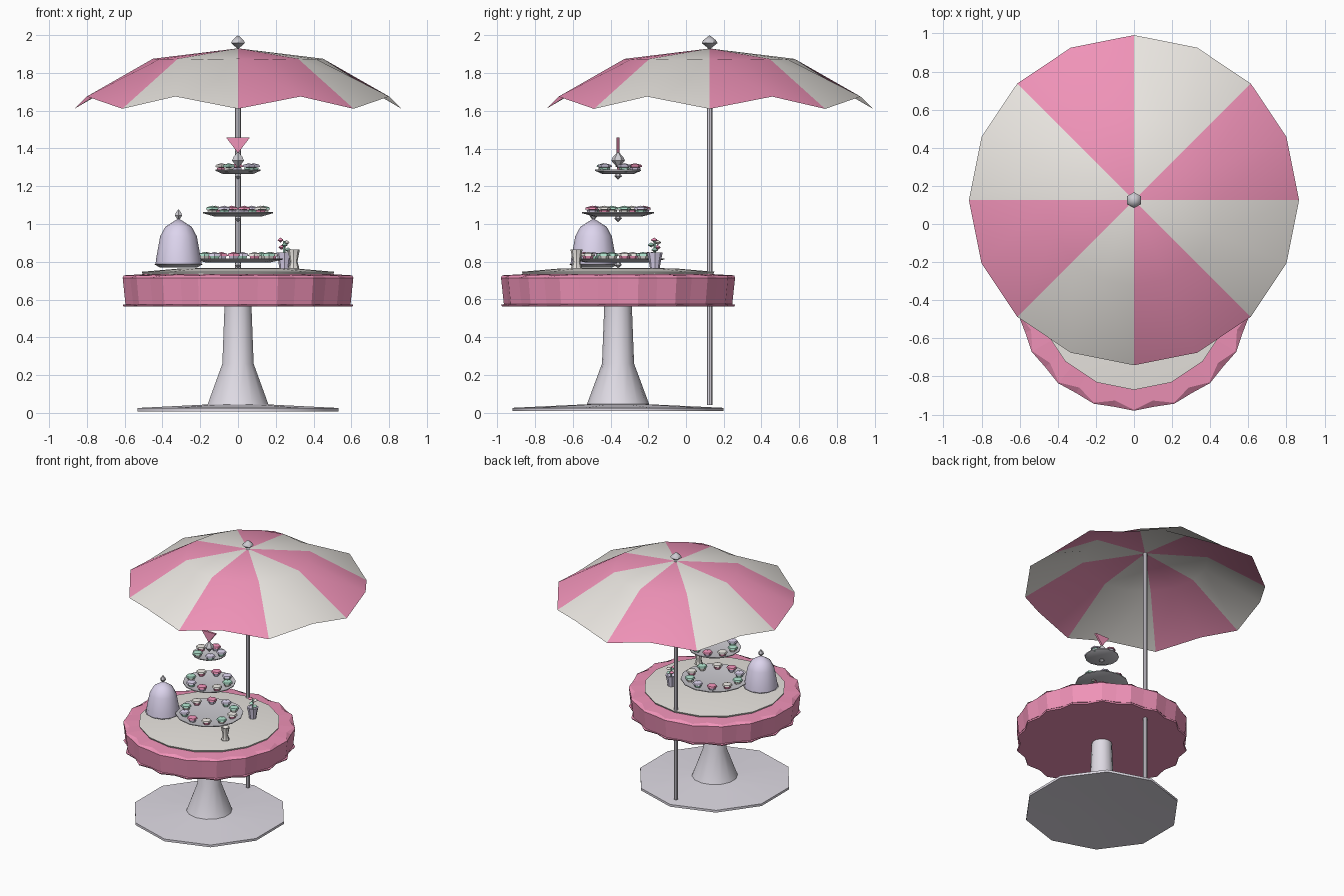
import bpy, bmesh, math
from math import sin, cos, pi

if "Cube" in bpy.data.objects:
    bpy.data.objects.remove(bpy.data.objects["Cube"])

TY = -0.36   # table centre (y)
UY = 0.125   # umbrella centre (y)


def mat(name, col):
    m = bpy.data.materials.new(name)
    m.diffuse_color = (*col, 1)
    m.use_nodes = True
    m.node_tree.nodes["Principled BSDF"].inputs["Base Color"].default_value = m.diffuse_color
    return m


PINK = mat("pink", (0.87, 0.29, 0.48))
CREAM = mat("cream", (0.82, 0.79, 0.75))
PORCELAIN = mat("porcelain", (0.74, 0.71, 0.78))
LAVENDER = mat("lavender", (0.72, 0.66, 0.85))
MINT = mat("mint", (0.42, 0.75, 0.6))
CHROME = mat("metal", (0.6, 0.59, 0.63))


def finish(name, bm, mats, smooth=True):
    bmesh.ops.recalc_face_normals(bm, faces=bm.faces[:])
    me = bpy.data.meshes.new(name)
    bm.to_mesh(me)
    bm.free()
    for m in mats:
        me.materials.append(m)
    ob = bpy.data.objects.new(name, me)
    bpy.context.collection.objects.link(ob)
    if smooth:
        bpy.context.view_layer.objects.active = ob
        ob.select_set(True)
        bpy.ops.object.shade_smooth_by_angle(angle=math.radians(40))
        ob.select_set(False)
    return ob


def lathe(name, prof, n, m, x=0, y=0, wave=None, smooth=True):
    """Revolve (r, z) points; wave gives a radius offset per row on odd columns."""
    bm = bmesh.new()
    rows = []
    for k, (r, z) in enumerate(prof):
        if r == 0:
            rows.append([bm.verts.new((x, y, z))] * n)
            continue
        row = []
        for i in range(n):
            rr = r + (wave[k] if wave and i % 2 else 0)
            a = 2 * pi * i / n - pi / 2
            row.append(bm.verts.new((x + rr * cos(a), y + rr * sin(a), z)))
        rows.append(row)
    for a, b in zip(rows, rows[1:]):
        for i in range(n):
            j = (i + 1) % n
            vs = list(dict.fromkeys((a[i], a[j], b[j], b[i])))
            if len(vs) > 2:
                bm.faces.new(vs)
    return finish(name, bm, [m], smooth)


def diamond(name, r, z0, z1, m, x=0, y=0):
    zm = z0 + (z1 - z0) * 0.45
    return lathe(name, [(0, z0), (r, zm), (r * 0.8, zm + 0.2 * (z1 - z0)), (0, z1)], 6, m, x, y)


# pedestal
lathe("pedestal_foot", [(0, 0.035), (0.17, 0.035), (0.16, 0.045), (0.56, 0.026), (0.56, 0.008), (0.2, 0.02),
                        (0, 0.02)][2:], 10, PORCELAIN, 0, TY)
lathe("pedestal_column", [(0, 0.03), (0.165, 0.045), (0.085, 0.26), (0.073, 0.57), (0, 0.57)],
      14, PORCELAIN, 0, TY)

# table: ruffled skirt, frill and domed top
lathe("table_skirt", [(0, 0.562), (0.615, 0.562), (0.62, 0.572), (0.605, 0.575), (0.62, 0.715),
                      (0.615, 0.728), (0.49, 0.735)],
      36, PINK, 0, TY, wave=[0, -0.03, -0.03, -0.015, -0.012, -0.04, 0], smooth=False)
lathe("table_top", [(0.5, 0.725), (0.51, 0.747), (0.3, 0.765), (0, 0.768)], 16, CREAM, 0, TY)

# tiered cake plates with knobs and small cakes
cake_mats = [PINK, CREAM, MINT, LAVENDER]
for t, (r, z, n) in enumerate([(0.245, 0.80, 10), (0.19, 1.045, 8), (0.122, 1.27, 5)]):
    lathe(f"plate_{t+1}", [(0, z), (r * 0.7, z - 0.004), (r, z + 0.012), (r, z + 0.018),
                           (r * 0.7, z + 0.006), (0, z + 0.008)], 14, CHROME, 0, TY)
    diamond(f"plate_knob_{t+1}", 0.02, z - 0.035, z + 0.005, CHROME, 0, TY)
    for i in range(n):
        a = 2 * pi * (i + 0.3) / n
        cx, cy = r * 0.74 * cos(a), TY + r * 0.74 * sin(a)
        cm = cake_mats[(i + t) % 4]
        lathe(f"cake_cup_{t+1}_{i+1}", [(0, z + 0.006), (0.022, z + 0.006), (0.03, z + 0.03), (0, z + 0.03)],
              6, cm, cx, cy)
        lathe(f"cake_icing_{t+1}_{i+1}", [(0, z + 0.03), (0.038, z + 0.031), (0.034, z + 0.043), (0, z + 0.052)],
              6, cake_mats[(i + t + 1) % 4], cx, cy)
diamond("stand_finial", 0.036, 1.295, 1.385, CHROME, 0, TY)

# flat bow on top of the stand
bm = bmesh.new()
for dy in (-0.008, 0.008):
    [bm.verts.new((px, TY + dy, pz)) for px, pz in ((0, 1.375), (0.062, 1.457), (-0.062, 1.457))]
v = list(bm.verts)
bm.faces.new(v[:3])
bm.faces.new(v[3:])
for i in range(3):
    j = (i + 1) % 3
    bm.faces.new((v[i], v[j], v[3 + j], v[3 + i]))
finish("stand_bow", bm, [PINK], False)

# cloche
CX, CY = -0.315, -0.49
lathe("cloche_dome", [(0, 0.785), (0.122, 0.785), (0.118, 0.82), (0.097, 0.935), (0.07, 0.985), (0.0, 1.03)],
      12, LAVENDER, CX, CY)
lathe("cloche_plate", [(0, 0.77), (0.1, 0.77), (0.13, 0.788), (0, 0.788)], 12, CHROME, CX, CY)
diamond("cloche_knob", 0.022, 1.015, 1.08, CHROME, CX, CY)

# cup at the front right
lathe("cup", [(0, 0.765), (0.03, 0.765), (0.02, 0.80), (0.032, 0.865), (0.024, 0.865), (0, 0.83)],
      8, CREAM, 0.295, -0.58)

# vase with flowers
VX, VY = 0.245, -0.165
lathe("vase", [(0, 0.765), (0.026, 0.765), (0.033, 0.81), (0.042, 0.85), (0.03, 0.85), (0, 0.82)],
      8, LAVENDER, VX, VY)
lathe("flower_stem", [(0.006, 0.82), (0.006, 0.91)], 5, MINT, VX, VY)
for i, m in enumerate([MINT, PINK, MINT, CREAM, PINK]):
    a = i * 2.4
    z = 0.862 + 0.013 * i
    diamond(f"flower_{i+1}", 0.018, z - 0.012, z + 0.014, m, VX + 0.02 * cos(a), VY + 0.02 * sin(a))

# umbrella pole and finial
lathe("umbrella_pole", [(0, 0.04), (0.015, 0.04), (0.015, 1.93), (0, 1.93)], 8, PORCELAIN, 0, UY)
diamond("umbrella_finial", 0.042, 1.925, 2.0, CHROME, 0, UY)

# umbrella canopy: eight panels, alternate colours, scalloped rim
bm = bmesh.new()
for k in range(8):
    apex = bm.verts.new((0, UY, 1.93))
    rings = []
    for r, zc, zm in ((0.45, 1.875, 1.872), (0.866, 1.61, 1.675)):
        rings.append([bm.verts.new((r * cos((k + f / 2) * pi / 4), UY + r * sin((k + f / 2) * pi / 4),
                                    zm if f == 1 else zc)) for f in range(3)])
    a, b = rings
    for f in range(2):
        for vs in ((apex, a[f], a[f + 1]), (a[f], b[f], b[f + 1], a[f + 1])):
            bm.faces.new(vs).material_index = k % 2
bmesh.ops.remove_doubles(bm, verts=bm.verts[:], dist=1e-4)
finish("umbrella_canopy", bm, [PINK, CREAM])
